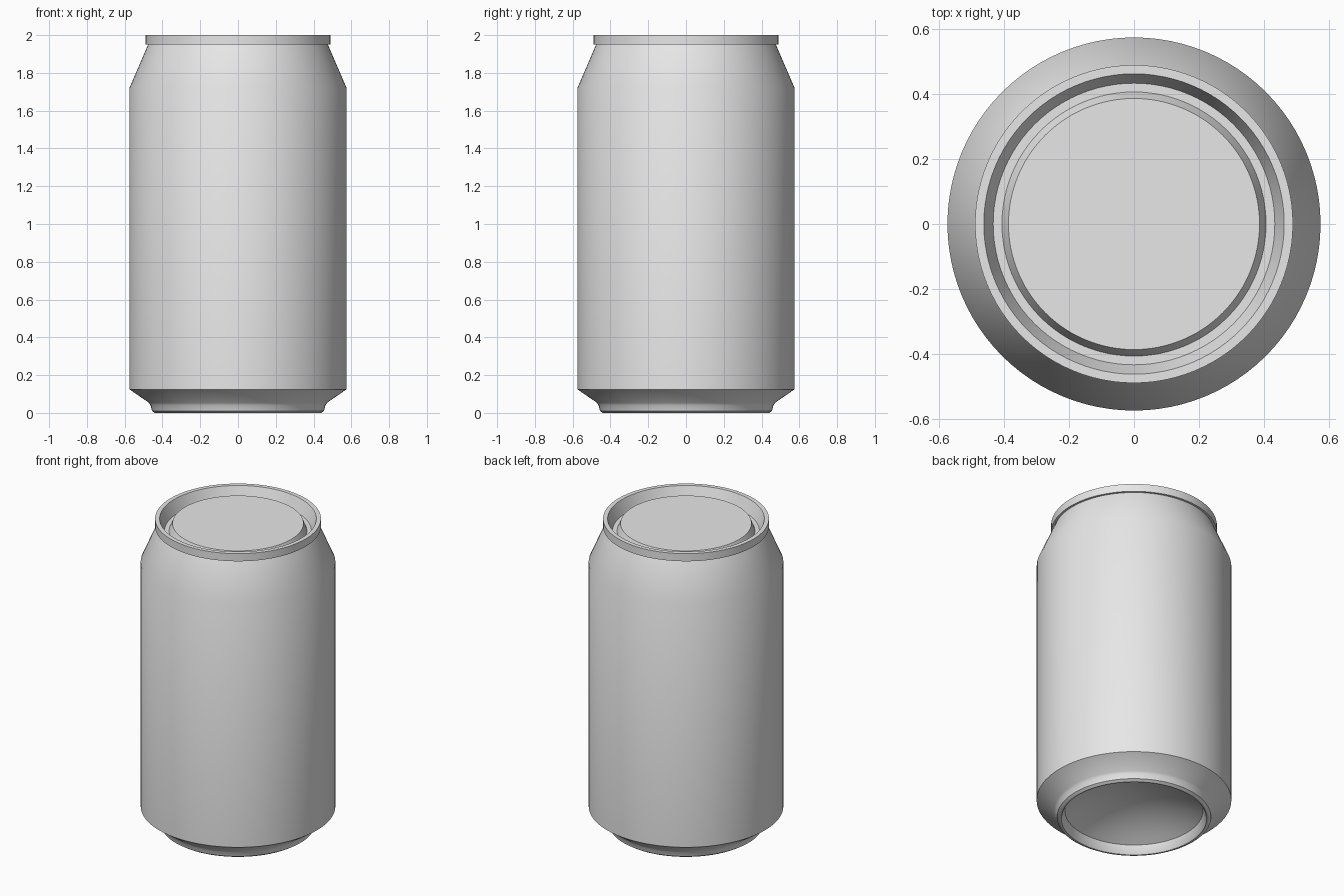
import bpy, bmesh, math

SEGMENTS = 96

old = bpy.data.objects.get("Cube")
if old:
    bpy.data.objects.remove(old, do_unlink=True)

# One plain metal colour
metal = bpy.data.materials.new("light_grey_metal")
metal.use_nodes = True
grey = (0.8, 0.8, 0.8, 1.0)
metal.diffuse_color = grey
metal.node_tree.nodes["Principled BSDF"].inputs["Base Color"].default_value = grey


def lathe(name, profile):
    """Revolve (radius, height) points, ordered base to top, around z."""
    bm = bmesh.new()
    rings = []
    for r, z in profile:
        if r == 0:
            rings.append([bm.verts.new((0, 0, z))] * SEGMENTS)
        else:
            angles = [math.tau * i / SEGMENTS for i in range(SEGMENTS)]
            rings.append([bm.verts.new((r * math.cos(a), r * math.sin(a), z)) for a in angles])
    for low, high in zip(rings, rings[1:]):
        for i in range(SEGMENTS):
            j = (i + 1) % SEGMENTS
            corners = dict.fromkeys((low[i], low[j], high[j], high[i]))
            bm.faces.new(list(corners))
    mesh = bpy.data.meshes.new(name)
    bm.to_mesh(mesh)
    bm.free()
    mesh.materials.append(metal)
    obj = bpy.data.objects.new(name, mesh)
    bpy.context.collection.objects.link(obj)
    bpy.ops.object.select_all(action='DESELECT')
    obj.select_set(True)
    bpy.context.view_layer.objects.active = obj
    bpy.ops.object.shade_smooth_by_angle(angle=math.radians(30))
    return obj


# Hollow dome under the base, as a shallow rounded arc
dome_radius, dome_foot, dome_rise, steps = 0.408, 0.055, 0.12, 10
dome = [(dome_radius * i / steps, dome_foot + dome_rise * (1 - (i / steps) ** 2))
        for i in range(steps + 1)]

# Can body: dome, standing ring, lower taper, straight wall, shoulder
lathe("can_body", dome + [
    (0.425, 0.005), (0.43, 0.0), (0.44, 0.0), (0.455, 0.01),
    (0.463, 0.04), (0.472, 0.054), (0.575, 0.125),
    (0.575, 1.72), (0.476, 1.95),
])

# Lid: rim, countersunk groove and raised centre panel
lathe("can_lid", [
    (0.476, 1.95), (0.49, 1.95), (0.49, 2.0), (0.463, 2.0),
    (0.434, 1.92), (0.407, 1.92), (0.387, 1.97), (0, 1.97),
])
